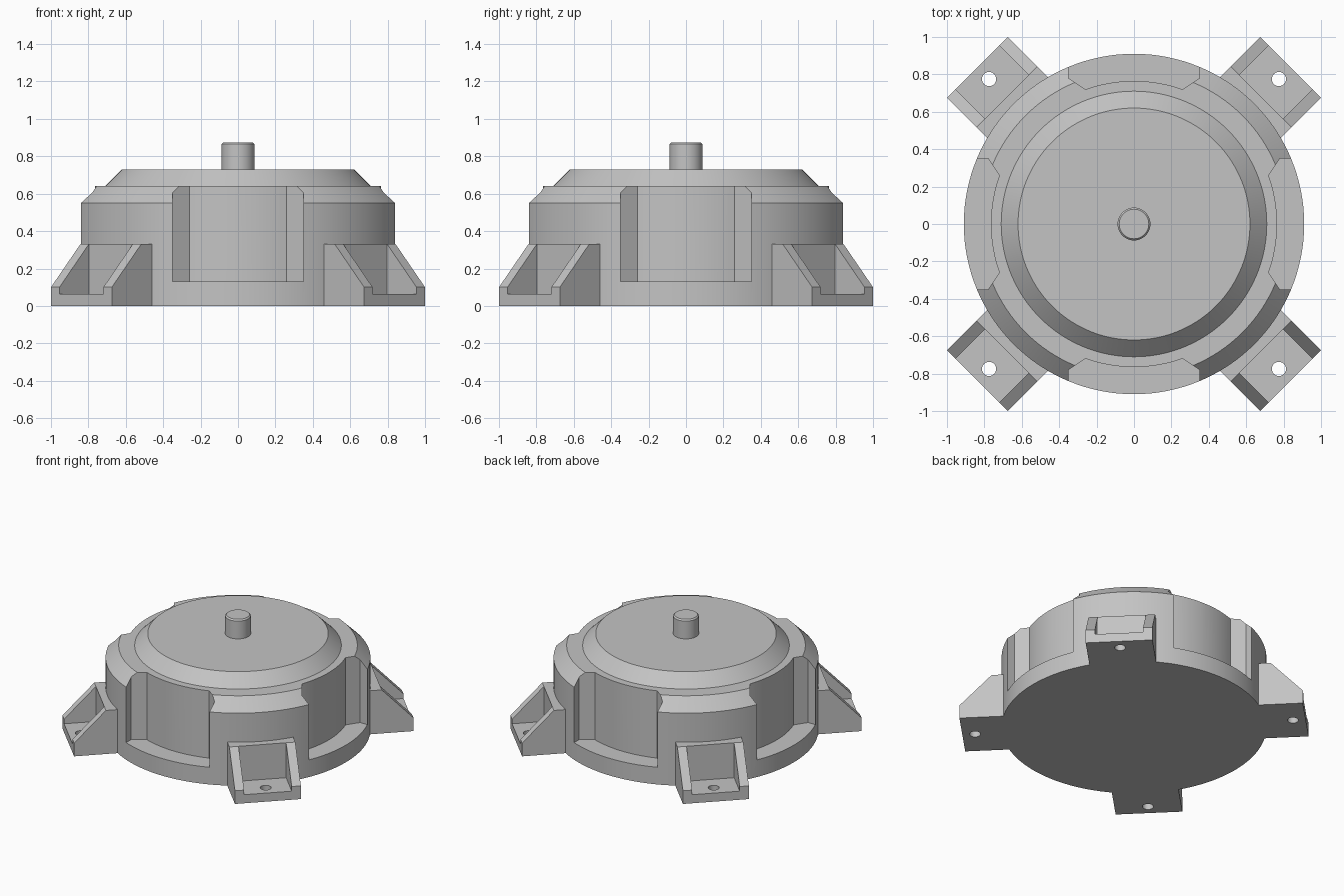
import bpy, bmesh
from math import sin, cos, pi, radians, asin
from mathutils import Matrix, Vector

cube = bpy.data.objects.get("Cube")
if cube:
    bpy.data.objects.remove(cube, do_unlink=True)

grey = bpy.data.materials.new("plain_grey")
grey.use_nodes = True
colour = (0.55, 0.55, 0.55, 1)
grey.diffuse_color = colour
grey.node_tree.nodes["Principled BSDF"].inputs["Base Color"].default_value = colour


def make_object(name, bm):
    bmesh.ops.recalc_face_normals(bm, faces=bm.faces)
    mesh = bpy.data.meshes.new(name)
    bm.to_mesh(mesh)
    bm.free()
    mesh.materials.append(grey)
    ob = bpy.data.objects.new(name, mesh)
    bpy.context.collection.objects.link(ob)
    return ob


def lathe(name, profile, steps):
    """Spin an (r, z) profile that starts and ends on the axis."""
    bm = bmesh.new()
    verts = [bm.verts.new((r, 0, z)) for r, z in profile]
    edges = [bm.edges.new(pair) for pair in zip(verts, verts[1:])]
    bmesh.ops.spin(bm, geom=verts + edges, cent=(0, 0, 0), axis=(0, 0, 1),
                   angle=2 * pi, steps=steps)
    bmesh.ops.remove_doubles(bm, verts=bm.verts, dist=1e-4)
    return make_object(name, bm)


def prism(name, points, offset):
    """Extrude a closed outline along an offset."""
    bm = bmesh.new()
    face = bm.faces.new([bm.verts.new(p) for p in points])
    moved = bmesh.ops.extrude_face_region(bm, geom=[face])["geom"]
    bmesh.ops.translate(bm, vec=Vector(offset),
                        verts=[v for v in moved if isinstance(v, bmesh.types.BMVert)])
    return make_object(name, bm)


def cut(ob, cutters):
    """Subtract the cutters for good, then remove them."""
    for cutter in cutters:
        cutter.hide_render = True
        mod = ob.modifiers.new("cut", 'BOOLEAN')
        mod.operation = 'DIFFERENCE'
        mod.solver = 'EXACT'
        mod.object = cutter
    bpy.context.view_layer.update()
    graph = bpy.context.evaluated_depsgraph_get()
    mesh = bpy.data.meshes.new_from_object(ob.evaluated_get(graph))
    ob.modifiers.clear()
    ob.data = mesh
    for cutter in cutters:
        bpy.data.objects.remove(cutter, do_unlink=True)


def smooth(ob):
    bpy.ops.object.select_all(action='DESELECT')
    ob.select_set(True)
    bpy.context.view_layer.objects.active = ob
    bpy.ops.object.shade_smooth_by_angle(angle=radians(25))


# Round housing with stepped, bevelled lid
housing = lathe("housing", [(0, 0), (0.91, 0), (0.91, 0.55), (0.82, 0.64), (0.71, 0.64),
                            (0.62, 0.73), (0, 0.73)], 128)

# Four side recesses with angled ends and a curved back wall
recess_r, half_arc = 0.765, asin(0.26 / 0.765)
outline = [(0.35, -1.2, 0.13), (0.35, -0.78, 0.13)]
for i in range(17):
    a = half_arc * (1 - i / 8)
    outline.append((recess_r * sin(a), -recess_r * cos(a), 0.13))
outline += [(-0.35, -0.78, 0.13), (-0.35, -1.2, 0.13)]
recesses = []
for i in range(4):
    cutter = prism("recess_cutter", outline, (0, 0, 0.8))
    cutter.data.transform(Matrix.Rotation(i * pi / 2, 4, 'Z'))
    recesses.append(cutter)
cut(housing, recesses)
smooth(housing)

# Output shaft
shaft = lathe("shaft", [(0, 0.7), (0.088, 0.7), (0.088, 0.865), (0.079, 0.875), (0, 0.875)], 48)
smooth(shaft)

# Mounting feet: sloped block, pocket between two ribs, bolt hole
side = [(0.86, 0), (1.184, 0), (1.184, 0.1), (0.962, 0.33), (0.86, 0.33)]
foot = prism("foot", [(d, -0.23, z) for d, z in side], (0, 0.46, 0))
pocket = prism("pocket_cutter", [(0.962, -0.166, 0.065), (1.4, -0.166, 0.065),
                                 (1.4, 0.166, 0.065), (0.962, 0.166, 0.065)], (0, 0, 0.5))
hole = lathe("hole_cutter", [(0, -0.1), (0.038, -0.1), (0.038, 0.2), (0, 0.2)], 32)
hole.data.transform(Matrix.Translation((1.096, 0, 0)))
cut(foot, [pocket, hole])
smooth(foot)

places = ["back_left", "back_right", "front_right", "front_left"]
for i, place in enumerate(places):
    ob = foot if i == 0 else foot.copy()
    if i:
        bpy.context.collection.objects.link(ob)
    ob.name = "foot_" + place
    ob.rotation_euler.z = pi / 4 + i * pi / 2
